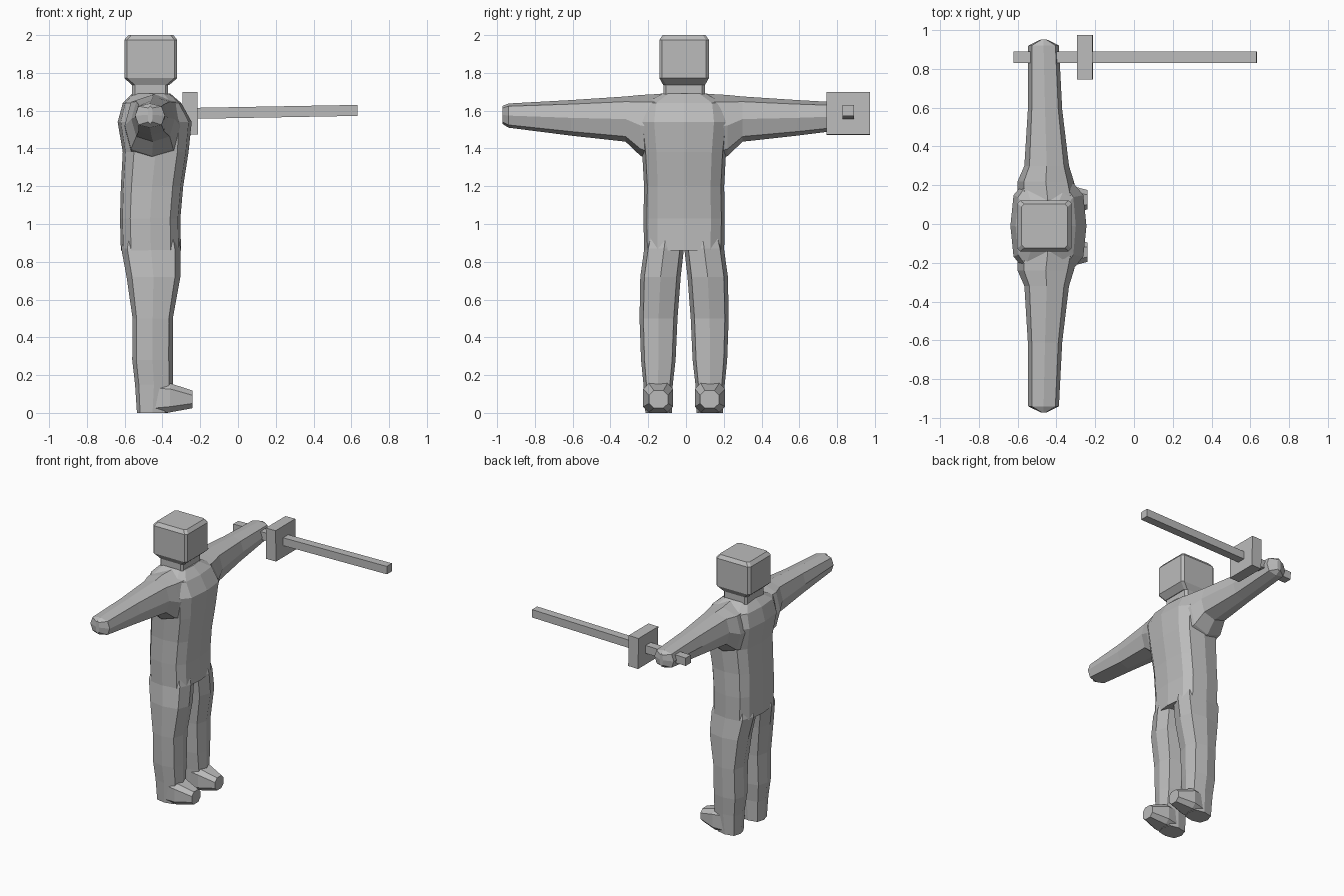
import bpy, bmesh, math

if "Cube" in bpy.data.objects:
    bpy.data.objects.remove(bpy.data.objects["Cube"])

CY = -0.01   # centre line of the body
CX = -0.465  # depth axis of the body

gray = bpy.data.materials.new("plain gray")
gray.diffuse_color = (0.5, 0.5, 0.5, 1)
gray.use_nodes = True
gray.node_tree.nodes["Principled BSDF"].inputs["Base Color"].default_value = gray.diffuse_color


def finish(name, bm):
    bmesh.ops.recalc_face_normals(bm, faces=bm.faces)
    me = bpy.data.meshes.new(name)
    bm.to_mesh(me)
    bm.free()
    me.materials.append(gray)
    ob = bpy.data.objects.new(name, me)
    bpy.context.collection.objects.link(ob)
    return ob


def loft(name, rings):
    """Skin a list of equal-length point rings and cap both ends."""
    bm = bmesh.new()
    loops = [[bm.verts.new(p) for p in r] for r in rings]
    n = len(rings[0])
    for a, b in zip(loops, loops[1:]):
        for i in range(n):
            j = (i + 1) % n
            bm.faces.new((a[i], a[j], b[j], b[i]))
    bm.faces.new(loops[0])
    bm.faces.new(loops[-1])
    return finish(name, bm)


def oval(a0, a1, b0, b1, n=12, power=0.6):
    """Rounded-box outline between the given limits."""
    pts = []
    for i in range(n):
        c, s = math.cos(i * math.tau / n), math.sin(i * math.tau / n)
        u = math.copysign(abs(c) ** power, c) if abs(c) > 1e-6 else 0
        v = math.copysign(abs(s) ** power, s) if abs(s) > 1e-6 else 0
        pts.append(((a0 + a1) / 2 + u * (a1 - a0) / 2,
                    (b0 + b1) / 2 + v * (b1 - b0) / 2))
    return pts


def chamfered(a0, a1, b0, b1, k):
    """Rectangle outline with cut corners."""
    return [(a0 + k, b0), (a1 - k, b0), (a1, b0 + k), (a1, b1 - k),
            (a1 - k, b1), (a0 + k, b1), (a0, b1 - k), (a0, b0 + k)]


# Torso: z, back, front, half width
torso_rows = [(0.86, -0.62, -0.302, 0.212), (1.03, -0.625, -0.305, 0.215),
              (1.2, -0.62, -0.29, 0.212), (1.38, -0.61, -0.262, 0.222),
              (1.54, -0.637, -0.245, 0.24), (1.64, -0.61, -0.30, 0.225),
              (1.692, -0.56, -0.36, 0.12)]
body = loft("body", [[(x, y, z) for x, y in oval(a, b, CY - h, CY + h)]
                     for z, a, b, h in torso_rows])
parts = []

# Legs: z, back, front, inner, outer
leg_rows = [(0.0, -0.535, -0.37, 0.065, 0.205), (0.15, -0.545, -0.345, 0.06, 0.215),
            (0.28, -0.56, -0.345, 0.045, 0.228), (0.5, -0.558, -0.345, 0.035, 0.236),
            (0.72, -0.59, -0.305, 0.018, 0.232), (0.87, -0.618, -0.303, 0.001, 0.211),
            (0.95, -0.60, -0.32, 0.001, 0.19)]
# Feet: front-to-back position, inner, outer, bottom, top, corner cut
foot_rows = [(-0.46, 0.07, 0.2, 0.004, 0.15, 0.02), (-0.36, 0.058, 0.217, 0.003, 0.157, 0.03),
             (-0.24, 0.085, 0.185, 0.025, 0.118, 0.025)]
# Arms: distance out, back, front, bottom, top
arm_rows = [(0.05, -0.59, -0.32, 1.33, 1.688), (0.14, -0.60, -0.29, 1.33, 1.688),
            (0.23, -0.60, -0.31, 1.36, 1.683), (0.31, -0.565, -0.335, 1.436, 1.675),
            (0.6, -0.547, -0.37, 1.468, 1.656), (0.93, -0.545, -0.387, 1.51, 1.638),
            (0.962, -0.478, -0.452, 1.53, 1.625)]
for s, side in ((1, "left"), (-1, "right")):
    parts.append(loft(side + "_leg", [[(x, CY + s * y, z) for x, y in oval(a, b, i, o, 8, 0.65)]
                                      for z, a, b, i, o in leg_rows]))
    parts.append(loft(side + "_foot", [[(x, CY + s * y, z) for y, z in chamfered(i, o, b, t, k)]
                                       for x, i, o, b, t, k in foot_rows]))
    parts.append(loft(side + "_arm", [[(x, CY + s * d, z) for x, z in oval(a, b, lo, hi, 8, 0.75)]
                                      for d, a, b, lo, hi in arm_rows]))

# Neck
parts.append(loft("neck", [[(x, y, z) for x, y in chamfered(-0.56, -0.37, CY - 0.11, CY + 0.11, 0.015)]
                           for z in (1.64, 1.76)]))

# Head: z, back, front, half width
head_rows = [(1.735, -0.56, -0.365, 0.11), (1.772, -0.602, -0.322, 0.131),
             (1.975, -0.602, -0.322, 0.131), (2.0, -0.58, -0.342, 0.113)]
parts.append(loft("head", [[(x, y, z) for x, y in chamfered(a, b, CY - h, CY + h, 0.015)]
                           for z, a, b, h in head_rows]))

# Weld the figure into one skin
for p in parts:
    m = body.modifiers.new("join_" + p.name, "BOOLEAN")
    m.operation = "UNION"
    m.solver = "EXACT"
    m.object = p
bpy.context.view_layer.objects.active = body
body.select_set(True)
for m in list(body.modifiers):
    bpy.ops.object.modifier_apply(modifier=m.name)
for p in parts:
    bpy.data.objects.remove(p)


# Sword: a long square bar through a square guard, tipped slightly upward
def box(name, x0, x1, half_y, half_z):
    bm = bmesh.new()
    bmesh.ops.create_cube(bm, size=1)
    for v in bm.verts:
        v.co = ((x0 + x1) / 2 + v.co.x * (x1 - x0), v.co.y * 2 * half_y, v.co.z * 2 * half_z)
    ob = finish(name, bm)
    ob.location = (0, 0.859, 1.59)
    ob.rotation_euler = (0, -0.018, 0)
    return ob


box("sword_blade", -0.62, 0.633, 0.03, 0.029)
box("sword_guard", -0.293, -0.213, 0.115, 0.113)
